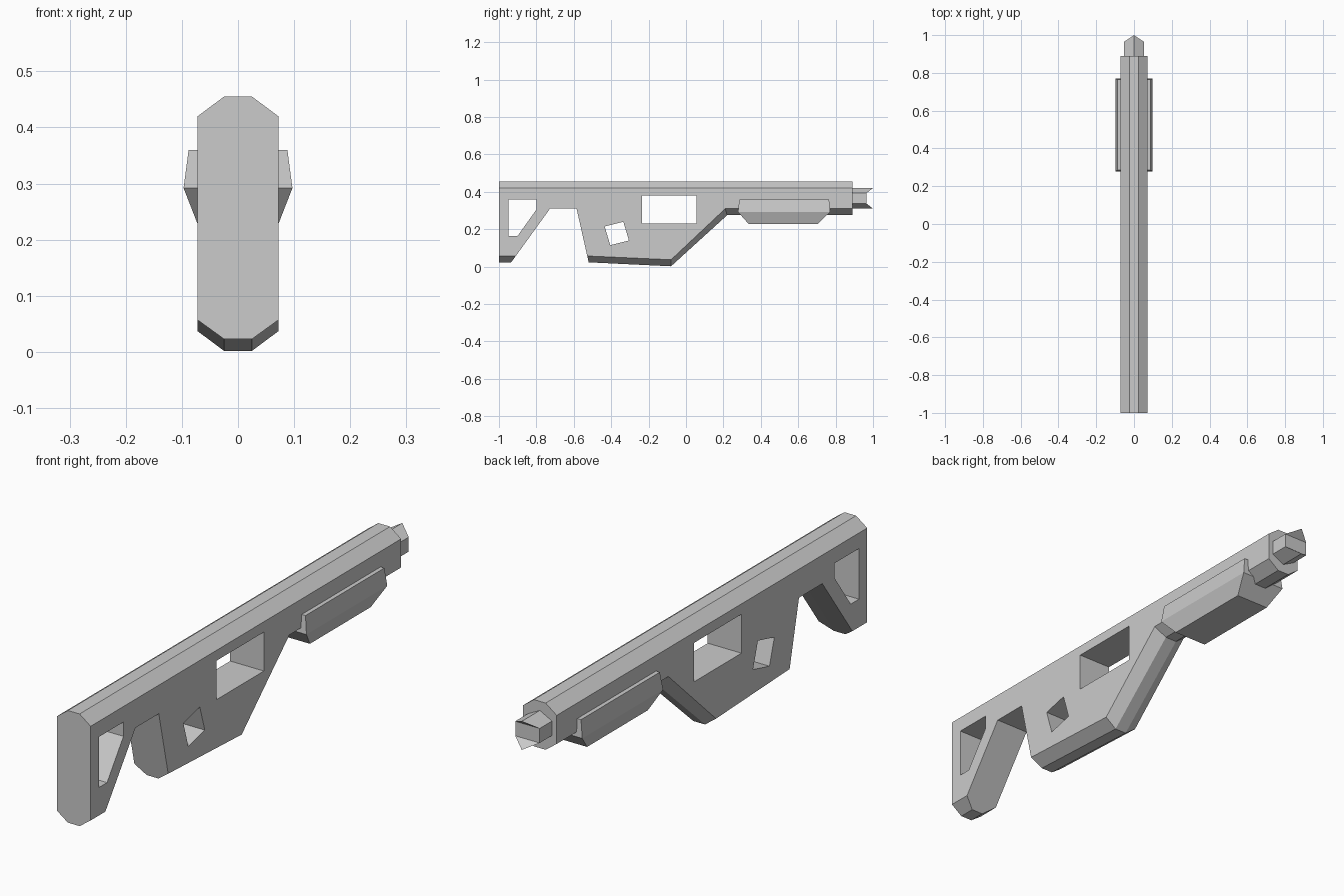
import bpy
import bmesh

if "Cube" in bpy.data.objects:
    bpy.data.objects.remove(bpy.data.objects["Cube"], do_unlink=True)

grey = bpy.data.materials.new("plain_grey")
grey.use_nodes = True
colour = (0.6, 0.6, 0.6, 1)
grey.diffuse_color = colour
grey.node_tree.nodes["Principled BSDF"].inputs["Base Color"].default_value = colour


def loft(name, rings):
    """Join closed rings of equal point count and cap both ends."""
    bm = bmesh.new()
    loops = [[bm.verts.new(p) for p in ring] for ring in rings]
    for a, b in zip(loops, loops[1:]):
        for i in range(len(a)):
            j = (i + 1) % len(a)
            bm.faces.new((a[i], a[j], b[j], b[i]))
    bm.faces.new(loops[0])
    bm.faces.new(loops[-1])
    bmesh.ops.recalc_face_normals(bm, faces=bm.faces)
    mesh = bpy.data.meshes.new(name)
    bm.to_mesh(mesh)
    bm.free()
    mesh.materials.append(grey)
    obj = bpy.data.objects.new(name, mesh)
    bpy.context.collection.objects.link(obj)
    return obj


def at_x(x, profile):
    return [(x, y, z) for y, z in profile]


# Body: side outline, with a wider-set outline along the centre for the chamfers
side = [(-1, 0.42), (0.89, 0.42), (0.89, 0.31), (0.21, 0.31), (-0.08, 0.037),
        (-0.528, 0.057), (-0.585, 0.31), (-0.727, 0.31), (-0.91, 0.057), (-1, 0.057)]
core = [(-1, 0.455), (0.89, 0.455), (0.89, 0.275), (0.22, 0.275), (-0.08, 0.002),
        (-0.52, 0.023), (-0.585, 0.31), (-0.727, 0.31), (-0.935, 0.023), (-1, 0.023)]
W, FLAT = 0.072, 0.025
body = loft("body", [at_x(-W, side), at_x(-FLAT, core), at_x(FLAT, core), at_x(W, side)])

# Openings cut straight through the body
openings = [
    [(-0.95, 0.36), (-0.80, 0.36), (-0.80, 0.305), (-0.90, 0.165), (-0.95, 0.165)],
    [(-0.235, 0.38), (0.055, 0.38), (0.055, 0.23), (-0.235, 0.23)],
    [(-0.435, 0.215), (-0.335, 0.24), (-0.305, 0.14), (-0.405, 0.115)],
]
cutters = []
for outline in openings:
    cutter = loft("opening_cutter", [at_x(-0.2, outline), at_x(0.2, outline)])
    cutter.hide_render = True
    cutters.append(cutter)
    mod = body.modifiers.new("opening", "BOOLEAN")
    mod.operation = "DIFFERENCE"
    mod.solver = "EXACT"
    mod.object = cutter
graph = bpy.context.evaluated_depsgraph_get()
cut_mesh = bpy.data.meshes.new_from_object(body.evaluated_get(graph))
body.modifiers.clear()
body.data = cut_mesh
for cutter in cutters:
    bpy.data.objects.remove(cutter, do_unlink=True)

# Hand grip cover wrapped around the underside: (half width, rear y, front y, z)
levels = [(0.088, 0.285, 0.765, 0.36), (0.097, 0.278, 0.77, 0.292), (0.072, 0.335, 0.705, 0.228)]
loft("lower_grip", [[(-w, a, z), (w, a, z), (w, b, z), (-w, b, z)] for w, a, b, z in levels])

# Six-sided end piece with a pointed tip above and below
section = [(0, 0.42), (0.052, 0.393), (0.052, 0.337), (0, 0.31), (-0.052, 0.337), (-0.052, 0.393)]
base = [(x, 0.87, z) for x, z in section]
front = [(x, 1.0 if x == 0 else 0.965, z) for x, z in section]
tip = loft("end_piece", [base, front])
bm = bmesh.new()
bm.from_mesh(tip.data)
bm.verts.ensure_lookup_table()
bm.faces.ensure_lookup_table()
cap = bm.faces[-1]
v = list(bm.verts)[6:]
bm.faces.remove(cap)
for corners in ((v[0], v[1], v[5]), (v[1], v[2], v[4], v[5]), (v[2], v[3], v[4])):
    bm.faces.new(corners)
bmesh.ops.recalc_face_normals(bm, faces=bm.faces)
bm.to_mesh(tip.data)
bm.free()
